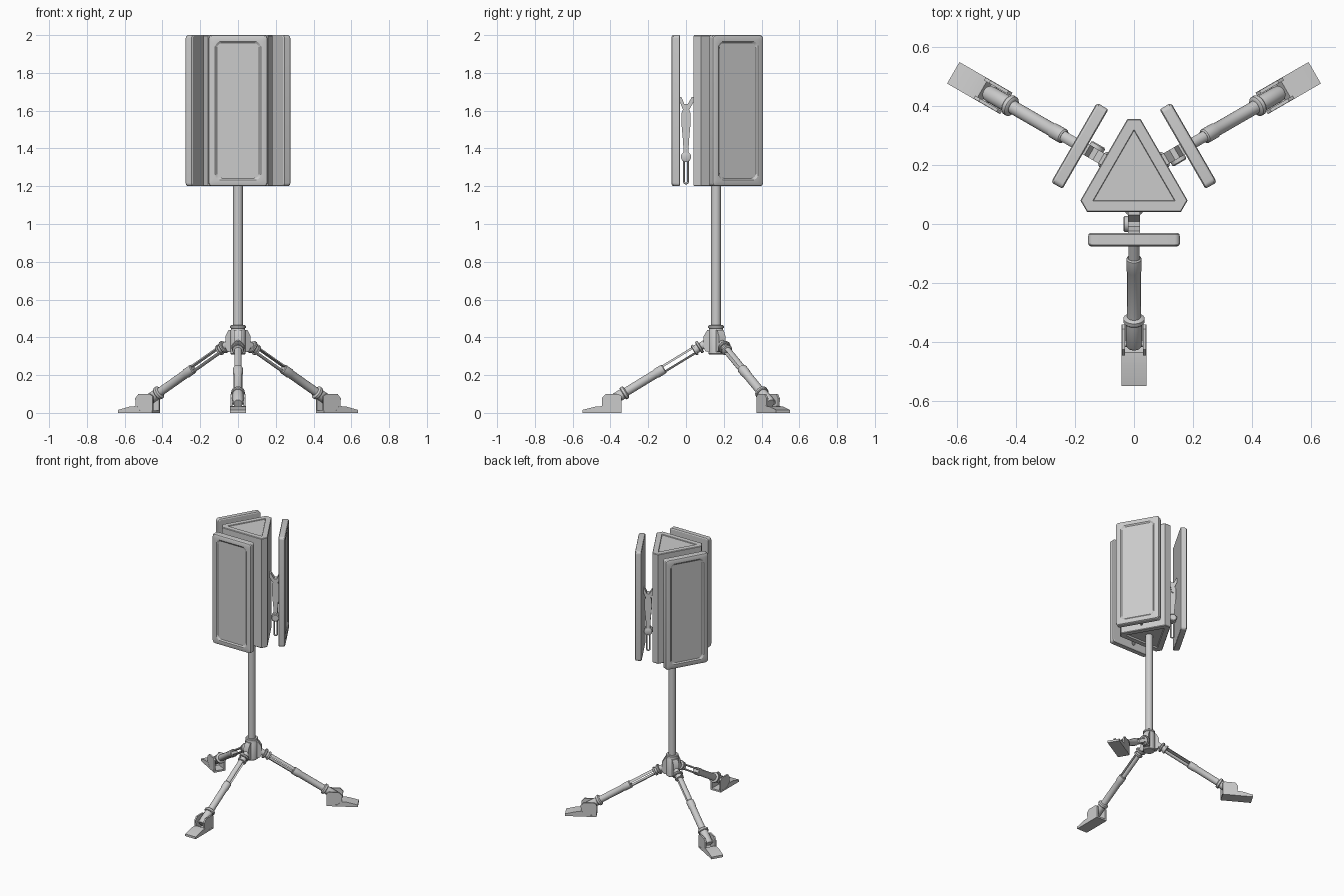
import bpy, bmesh
from math import sin, cos, pi, radians, sqrt
from mathutils import Vector, Matrix

if "Cube" in bpy.data.objects:
    bpy.data.objects.remove(bpy.data.objects["Cube"])

CENTRE = Matrix.Translation((0, 0.159, 0))
I = Matrix.Identity(4)


def loft(parts, mat=I, smooth=35):
    """Mesh from stacks of equal-length rings, capped at both ends."""
    bm = bmesh.new()
    for rings in parts:
        vs = [[bm.verts.new(mat @ Vector(p)) for p in r] for r in rings]
        n = len(vs[0])
        for a, b in zip(vs, vs[1:]):
            for i in range(n):
                j = (i + 1) % n
                bm.faces.new((a[i], a[j], b[j], b[i]))
        bm.faces.new(vs[0])
        bm.faces.new(vs[-1])
    bmesh.ops.recalc_face_normals(bm, faces=bm.faces)
    for f in bm.faces:
        f.smooth = True
    me = bpy.data.meshes.new("part")
    bm.to_mesh(me)
    bm.free()
    me.set_sharp_from_angle(angle=radians(smooth))
    return me


def place(name, data, mat=CENTRE):
    o = bpy.data.objects.new(name, data)
    data.name = name
    bpy.context.collection.objects.link(o)
    o.matrix_world = mat
    return o


def place3(name, data):
    """Three copies around the mast; local +X is the outward direction."""
    for k, side in enumerate(("front", "right", "left")):
        place(f"{name}_{side}", data, CENTRE @ Matrix.Rotation(radians(120 * k - 90), 4, 'Z'))


def lathe(prof, n=24):
    """Rings around Z from (z, radius) pairs."""
    return [[(r * cos(2 * pi * i / n), r * sin(2 * pi * i / n), z) for i in range(n)] for z, r in prof]


def prism(pts, y0, y1):
    """XZ profile extruded along Y."""
    return [[(x, y, z) for x, z in pts] for y in (y0, y1)]


def round_rect(x, hw, hh, r, zc=1.6, n=5):
    """Rounded rectangle ring in the YZ plane."""
    out = []
    for q, (sy, sz) in enumerate(((1, 1), (-1, 1), (-1, -1), (1, -1))):
        for i in range(n + 1):
            a = (q + i / n) * pi / 2
            out.append((x, sy * (hw - r) + r * cos(a), zc + sz * (hh - r) + r * sin(a)))
    return out


def cut_triangle(z, d, h):
    """Triangle ring: flat sides at distance d, cut corners at distance h."""
    w = (2 * d - h) / sqrt(3)
    out = []
    for k in range(3):
        rot = Matrix.Rotation(radians(120 * k), 3, 'Z')
        out += [rot @ Vector((w, h, z)), rot @ Vector((-w, h, z))]
    return out


def tube(points, radius, cyclic=False):
    cu = bpy.data.curves.new("tube", 'CURVE')
    cu.dimensions = '3D'
    cu.bevel_depth = radius
    cu.bevel_resolution = 3
    cu.use_fill_caps = True
    sp = cu.splines.new('POLY')
    sp.points.add(len(points) - 1)
    for p, c in zip(sp.points, points):
        p.co = (*c, 1)
    sp.use_cyclic_u = cyclic
    return cu


# Central triangular cabinet with shallow recessed ends
place("core_cabinet", loft([[
    cut_triangle(1.212, 0.079, 0.157), cut_triangle(1.2, 0.081, 0.160),
    cut_triangle(1.2, 0.115, 0.194), cut_triangle(1.204, 0.118, 0.197),
    cut_triangle(1.996, 0.118, 0.197), cut_triangle(2.0, 0.115, 0.194),
    cut_triangle(2.0, 0.081, 0.160), cut_triangle(1.995, 0.079, 0.157)]], smooth=25))

# Outer panels with a recessed face
place3("panel", loft([[
    round_rect(0.190, 0.149, 0.394, 0.012), round_rect(0.194, 0.155, 0.4, 0.016),
    round_rect(0.226, 0.156, 0.4, 0.018), round_rect(0.232, 0.153, 0.397, 0.018),
    round_rect(0.235, 0.147, 0.391, 0.016), round_rect(0.235, 0.121, 0.367, 0.032),
    round_rect(0.228, 0.112, 0.358, 0.028)]], smooth=25))

# Latch between cabinet and panel: fork, tapered arm, pivot, pull loop
place3("latch_fork", loft([prism(
    [(0.116, 1.65), (0.145, 1.60), (0.155, 1.555), (0.163, 1.555), (0.173, 1.60), (0.193, 1.65),
     (0.193, 1.672), (0.183, 1.672), (0.168, 1.635), (0.150, 1.635), (0.128, 1.672), (0.116, 1.672)],
    -0.02, 0.02)]))
place3("latch_arm", loft([prism(
    [(0.146, 1.36), (0.172, 1.36), (0.174, 1.43), (0.184, 1.54), (0.182, 1.59), (0.168, 1.62),
     (0.150, 1.62), (0.136, 1.59), (0.134, 1.54), (0.144, 1.43)], -0.014, 0.014)]))
place3("latch_pivot", loft([lathe([(-0.015, 0.022), (-0.012, 0.027), (0.032, 0.027), (0.036, 0.022)])],
                           Matrix.Translation((0.159, 0, 1.355)) @ Matrix.Rotation(pi / 2, 4, 'X')))
loop = [(0.159 + 0.011 * cos(a), 0, z + 0.011 * sin(a))
        for z, s in ((1.34, 0), (1.225, pi)) for a in [s + pi * i / 8 for i in range(9)]]
place3("latch_loop", tube(loop, 0.005, True))

# Mast and hub
place("mast", loft([lathe([(0.33, 0.026), (1.215, 0.026)], 32)]))
place("hub", loft([lathe([(0.31, 0.037), (0.314, 0.041), (0.435, 0.041), (0.44, 0.038),
                          (0.448, 0.038), (0.45, 0.042), (0.46, 0.042), (0.464, 0.038)], 32)]))
place3("hub_lug", loft([prism([(0.02, 0.32), (0.055, 0.325), (0.066, 0.345), (0.066, 0.405),
                               (0.045, 0.44), (0.02, 0.44)], -0.02, 0.02)]))

# Leg frame: Z runs from hub to foot, X stays in the vertical plane
start, end = Vector((0.06, 0, 0.365)), Vector((0.585, 0, 0.045))
zax = (end - start).normalized()
yax = Vector((0, 1, 0))
xax = yax.cross(zax)
leg = Matrix.Translation(start) @ Matrix((xax, yax, zax)).transposed().to_4x4()

# Legs: flanged root, two slotted rails, sleeve, tube and lower joint
place3("leg_root", loft([lathe([(-0.03, 0.02), (0.024, 0.02), (0.024, 0.032), (0.028, 0.035),
                                (0.036, 0.035), (0.04, 0.032), (0.04, 0.023), (0.056, 0.023),
                                (0.056, 0.030), (0.066, 0.030), (0.07, 0.022)])], leg))
arc = [radians(-62 + 124 * i / 8) for i in range(9)]
place3("leg_rails", loft([[[(s * 0.021 * cos(a), 0.021 * sin(a), z) for a in arc]
                           for z in (0.06, 0.275)] for s in (1, -1)], leg))
place3("leg_tube", loft([lathe([(0.25, 0.022), (0.255, 0.026), (0.30, 0.026), (0.306, 0.023),
                                (0.485, 0.023), (0.487, 0.032), (0.491, 0.036), (0.504, 0.036),
                                (0.508, 0.032), (0.508, 0.028), (0.595, 0.028), (0.605, 0.022)])], leg))

# Feet: wedge sole, two cheeks, axle
cheek = [(0.5, 0), (0.6, 0), (0.605, 0.078), (0.585, 0.1), (0.515, 0.1), (0.5, 0.088)]
place3("foot_sole", loft([prism([(0.5, 0), (0.708, 0), (0.708, 0.016), (0.635, 0.034),
                                 (0.595, 0.036), (0.575, 0.012), (0.5, 0.012)], -0.042, 0.042)]))
place3("foot_cheeks", loft([prism(cheek, y, y + 0.011) for y in (-0.041, 0.030)]))
place3("foot_axle", loft([lathe([(-0.035, 0.012), (0.035, 0.012)])],
                         Matrix.Translation((0.565, 0, 0.057)) @ Matrix.Rotation(pi / 2, 4, 'X')))
